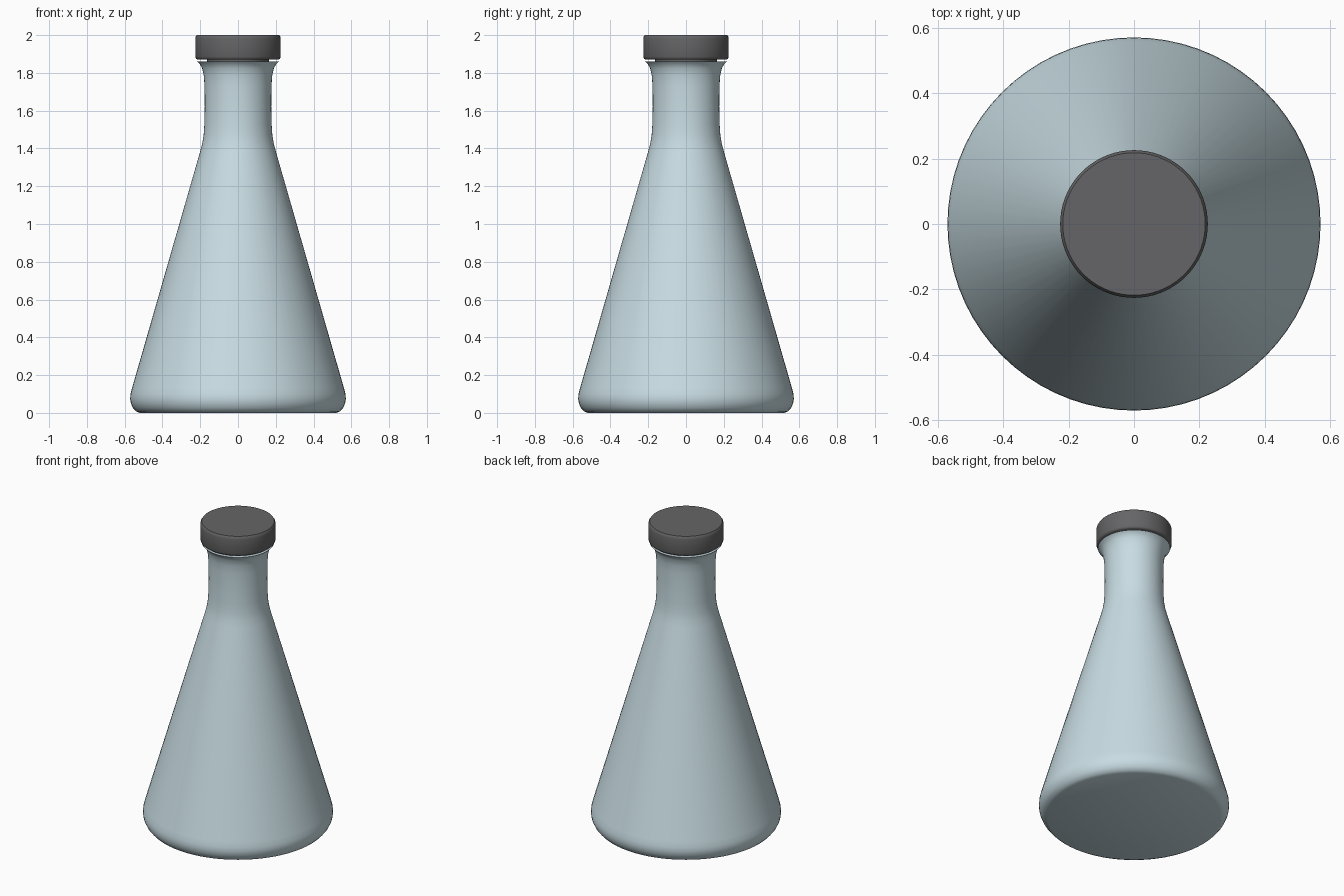
import bpy
import bmesh
from math import radians, tau
from mathutils import Matrix

SIDES = 72

if "Cube" in bpy.data.objects:
    bpy.data.objects.remove(bpy.data.objects["Cube"], do_unlink=True)


def make_material(name, rgb):
    mat = bpy.data.materials.new(name)
    mat.use_nodes = True
    mat.diffuse_color = (*rgb, 1)
    mat.node_tree.nodes["Principled BSDF"].inputs["Base Color"].default_value = (*rgb, 1)
    return mat


def lathe(name, profile, mat, angle):
    """Turn a (radius, height) profile about the z axis."""
    bm = bmesh.new()
    pts = [bm.verts.new((r, 0, z)) for r, z in profile]
    edges = [bm.edges.new(pair) for pair in zip(pts, pts[1:])]
    bmesh.ops.spin(bm, geom=pts + edges, cent=(0, 0, 0), axis=(0, 0, 1),
                   angle=tau, steps=SIDES, use_merge=True)
    bmesh.ops.remove_doubles(bm, verts=bm.verts[:], dist=0.0005)
    bmesh.ops.recalc_face_normals(bm, faces=bm.faces[:])
    mesh = bpy.data.meshes.new(name)
    bm.to_mesh(mesh)
    bm.free()
    mesh.materials.append(mat)
    obj = bpy.data.objects.new(name, mesh)
    bpy.context.collection.objects.link(obj)
    bpy.ops.object.select_all(action="DESELECT")
    obj.select_set(True)
    bpy.context.view_layer.objects.active = obj
    bpy.ops.object.shade_smooth_by_angle(angle=radians(angle))
    return obj


glass = make_material("pale blue glass", (0.58, 0.72, 0.77))
rubber = make_material("dark grey rubber", (0.13, 0.13, 0.135))

# Conical flask: rounded foot, straight cone, neck, flared lip, inner wall
outer = [(0, 0), (0.52, 0), (0.54, 0.008), (0.556, 0.026), (0.567, 0.05),
         (0.571, 0.075), (0.569, 0.1), (0.56, 0.135), (0.2, 1.385),
         (0.189, 1.428), (0.182, 1.47), (0.178, 1.53), (0.176, 1.62),
         (0.177, 1.73), (0.181, 1.785), (0.19, 1.825), (0.203, 1.848),
         (0.217, 1.86)]
inner = [(0.18, 1.86), (0.167, 1.82), (0.166, 1.5), (0.18, 1.385),
         (0.54, 0.135), (0.535, 0.05), (0, 0.03)]
lathe("flask_body", outer + inner, glass, 40)

# Stopper: plug inside the neck and a wider bevelled cap
stopper = [(0, 1.7), (0.155, 1.7), (0.164, 1.87), (0.215, 1.87), (0.222, 1.875),
           (0.226, 1.886), (0.226, 1.982), (0.224, 1.991), (0.218, 2), (0, 2)]
lathe("stopper", stopper, rubber, 45)
